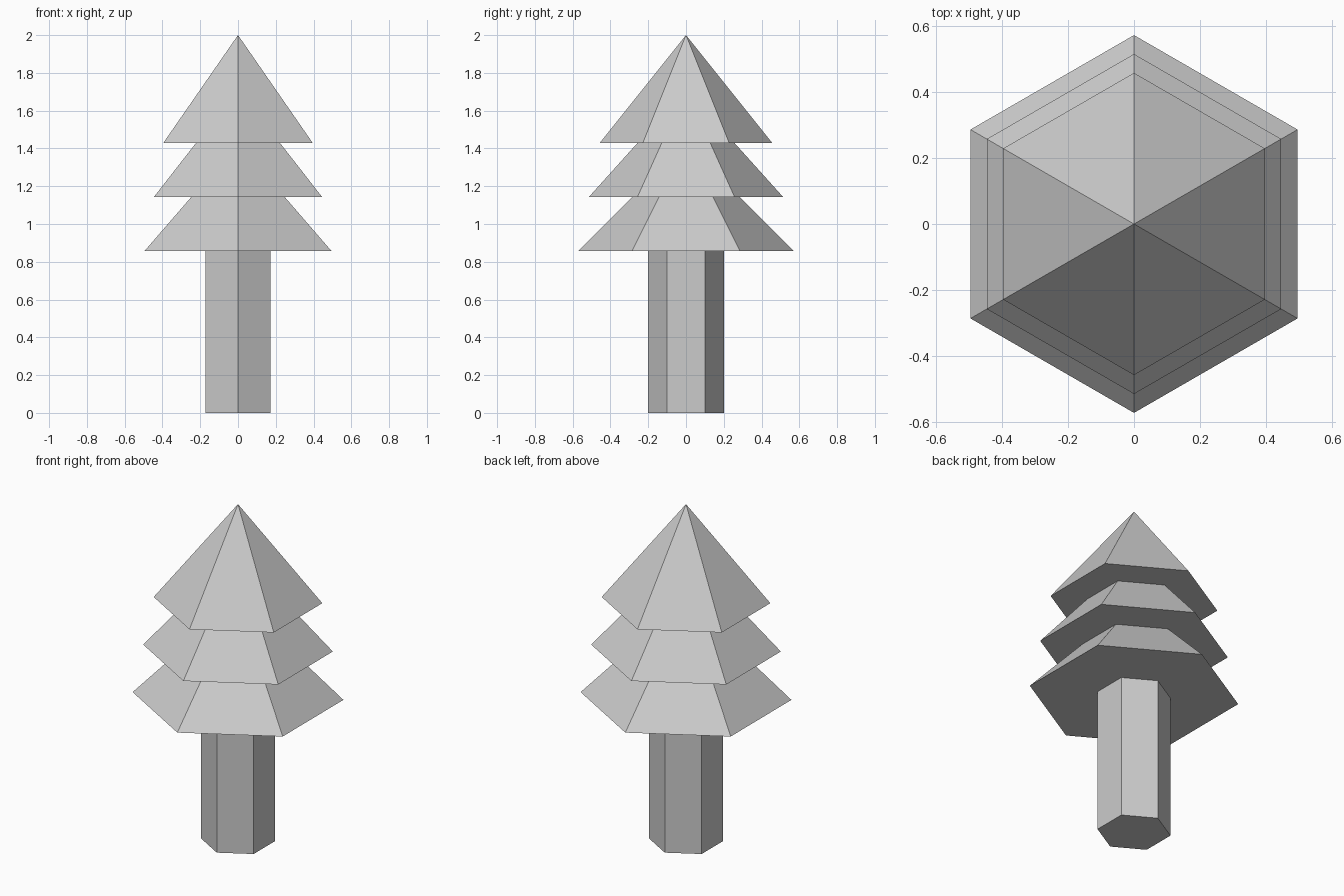
import bpy

if "Cube" in bpy.data.objects:
    bpy.data.objects.remove(bpy.data.objects["Cube"])

U = 2 / 7  # module: total height is seven units


def hex_cone(name, r_bottom, r_top, z_bottom, height):
    # six-sided, corners pointing along +y / -y
    bpy.ops.mesh.primitive_cone_add(
        vertices=6, radius1=r_bottom, radius2=r_top, depth=height,
        location=(0, 0, z_bottom + height / 2))
    obj = bpy.context.object
    obj.name = obj.data.name = name
    return obj


# trunk
hex_cone("trunk", 0.7 * U, 0.7 * U, 0, 3 * U)

# three overlapping foliage tiers, shrinking upward
for i, name in enumerate(("lower_foliage", "middle_foliage", "upper_foliage")):
    hex_cone(name, (2 - 0.2 * i) * U, 0, (3 + i) * U, 2 * U)
